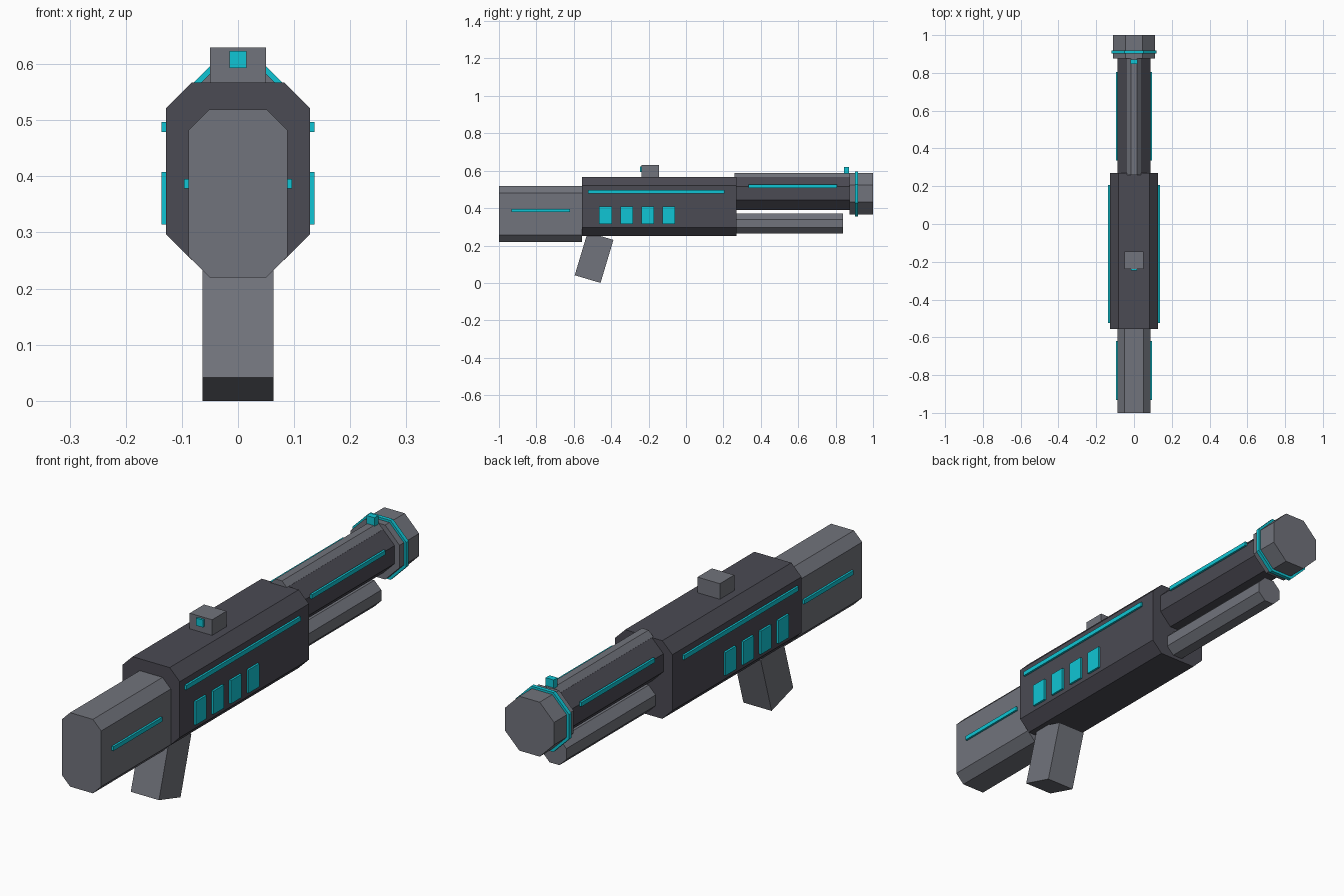
import bpy, bmesh

cube = bpy.data.objects.get("Cube")
if cube:
    bpy.data.objects.remove(cube, do_unlink=True)


def material(name, rgb):
    m = bpy.data.materials.new(name)
    m.use_nodes = True
    color = (*rgb, 1)
    m.diffuse_color = color
    m.node_tree.nodes["Principled BSDF"].inputs["Base Color"].default_value = color
    return m


GREY = material("steel_grey", (0.165, 0.172, 0.2))
DARK = material("dark_gunmetal", (0.07, 0.069, 0.087))
CYAN = material("glowing_cyan", (0.005, 0.56, 0.66))


def extrude(name, profile, offset, mat):
    """Sweep a closed 3D outline along an offset and cap both ends."""
    bm = bmesh.new()
    face = bm.faces.new([bm.verts.new(p) for p in profile])
    result = bmesh.ops.extrude_face_region(bm, geom=[face], use_keep_orig=True)
    moved = [v for v in result["geom"] if isinstance(v, bmesh.types.BMVert)]
    bmesh.ops.translate(bm, verts=moved, vec=offset)
    bmesh.ops.recalc_face_normals(bm, faces=bm.faces)
    mesh = bpy.data.meshes.new(name)
    bm.to_mesh(mesh)
    bm.free()
    mesh.materials.append(mat)
    obj = bpy.data.objects.new(name, mesh)
    bpy.context.collection.objects.link(obj)
    return obj


def prism(name, half, z0, z1, cut, y0, y1, mat):
    """Lengthwise block with chamfered long edges."""
    w = half - cut
    right = [(w, z0), (half, z0 + cut), (half, z1 - cut), (w, z1)]
    outline = right + [(-x, z) for x, z in reversed(right)]
    return extrude(name, [(x, y0, z) for x, z in outline], (0, y1 - y0, 0), mat)


def octagon(name, r, z, y0, y1, mat):
    """Regular eight-sided tube, r measured to the flats."""
    return prism(name, r, z - r, z + r, r * (2 - 2 ** 0.5), y0, y1, mat)


def box(name, x0, x1, y0, y1, z0, z1, mat):
    outline = [(x0, y0, z0), (x1, y0, z0), (x1, y0, z1), (x0, y0, z1)]
    return extrude(name, outline, (0, y1 - y0, 0), mat)


def side_plates(name, surface, y0, y1, z0, z1):
    """Matching raised lights on both flanks."""
    for side, s in (("left", 1), ("right", -1)):
        xs = sorted((s * (surface - 0.001), s * (surface + 0.0085)))
        box(f"{side}_{name}", *xs, y0, y1, z0, z1, CYAN)


# Stock and receiver
prism("stock", 0.088, 0.22, 0.519, 0.037, -1, -0.555, GREY)
prism("receiver", 0.128, 0.251, 0.567, 0.045, -0.555, 0.27, DARK)

# Slanted grip
grip = [(-0.595, 0.041), (-0.457, 0), (-0.388, 0.23), (-0.526, 0.271)]
extrude("grip", [(-0.063, y, z) for y, z in grip], (0.126, 0, 0), GREY)

# Barrel group
octagon("barrel", 0.088, 0.479, 0.26, 0.88, DARK)
octagon("barrel_top_rail", 0.036, 0.552, 0.26, 0.88, GREY)
octagon("under_tube", 0.053, 0.318, 0.26, 0.84, GREY)
octagon("muzzle", 0.11, 0.477, 0.875, 1, GREY)
octagon("muzzle_ring", 0.12, 0.476, 0.903, 0.919, CYAN)

# Sights
box("rear_sight", -0.05, 0.05, -0.237, -0.145, 0.56, 0.63, GREY)
box("rear_sight_lens", -0.015, 0.015, -0.246, -0.236, 0.593, 0.623, CYAN)
box("front_sight", -0.018, 0.018, 0.846, 0.871, 0.58, 0.62, CYAN)

# Side lights
side_plates("stock_strip", 0.088, -0.933, -0.62, 0.378, 0.395)
side_plates("receiver_strip", 0.128, -0.525, 0.206, 0.479, 0.497)
side_plates("barrel_strip", 0.088, 0.335, 0.806, 0.508, 0.525)
for i in range(4):
    y = -0.43 + i * 0.1125
    side_plates(f"panel_{i + 1}", 0.128, y - 0.034, y + 0.034, 0.314, 0.408)
